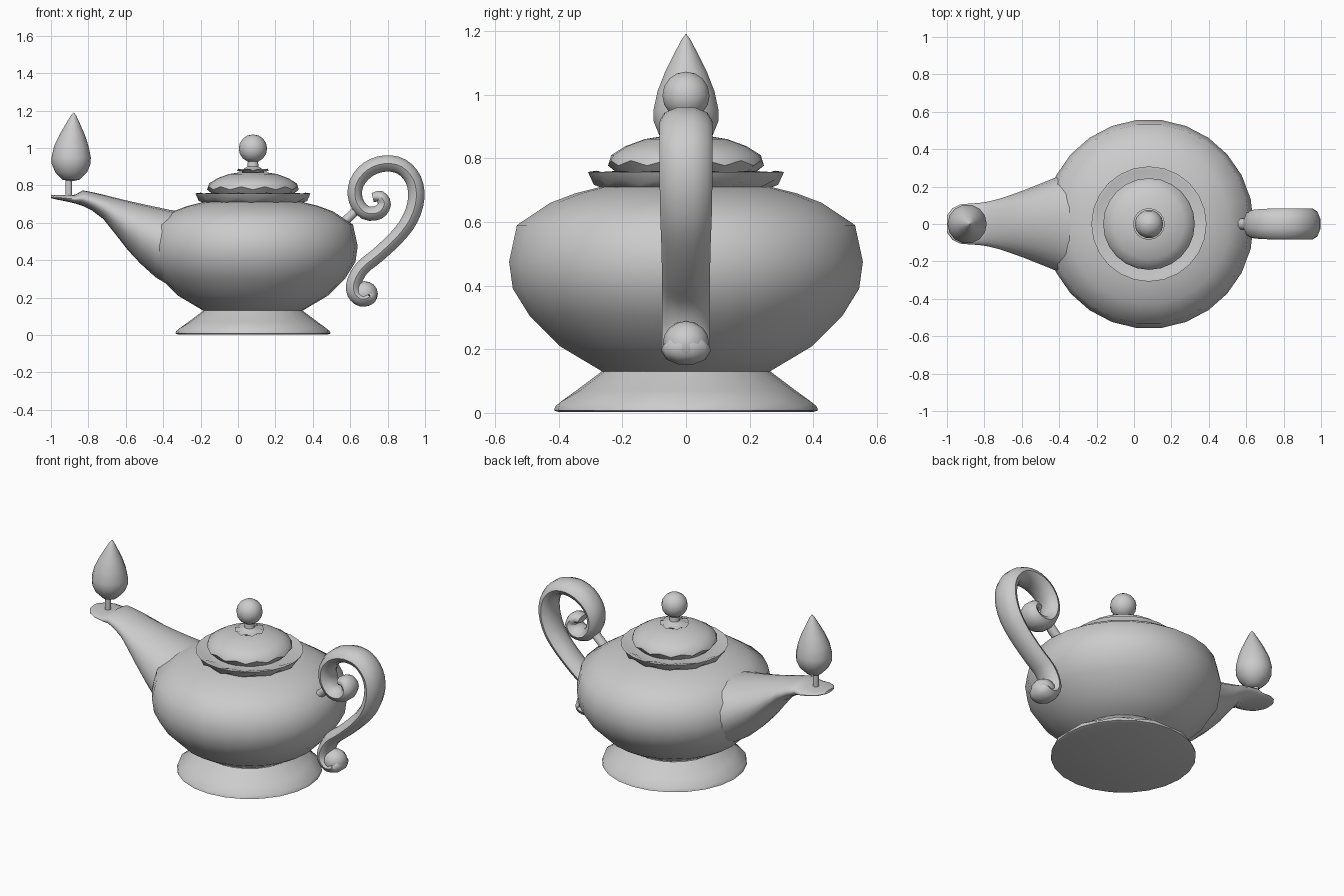
import bpy, bmesh
from math import sin, cos, pi
from mathutils import Vector

CX = 0.08  # axis of the round body


def loft(name, rings, angle=50):
    """Skin a list of equal-sized vertex rings and cap both ends."""
    bm = bmesh.new()
    vs = [[bm.verts.new(p) for p in r] for r in rings]
    n = len(vs[0])
    for a, b in zip(vs, vs[1:]):
        for i in range(n):
            j = (i + 1) % n
            bm.faces.new((a[i], a[j], b[j], b[i]))
    bm.faces.new(vs[0][::-1])
    bm.faces.new(vs[-1])
    bmesh.ops.remove_doubles(bm, verts=bm.verts, dist=1e-5)
    bmesh.ops.recalc_face_normals(bm, faces=bm.faces)
    me = bpy.data.meshes.new(name)
    bm.to_mesh(me)
    bm.free()
    ob = bpy.data.objects.new(name, me)
    bpy.context.collection.objects.link(ob)
    bpy.ops.object.select_all(action='DESELECT')
    ob.select_set(True)
    bpy.context.view_layer.objects.active = ob
    bpy.ops.object.shade_smooth_by_angle(angle=angle * pi / 180)
    return ob


def lathe(name, profile, cx=CX, n=24, angle=50):
    """Profile points are (radius, z, optional scallop height)."""
    rings = []
    for r, z, *w in profile:
        w = w[0] if w else 0
        rings.append([(cx + r * cos(2 * pi * i / n), r * sin(2 * pi * i / n),
                       z + (w if i % 2 else -w)) for i in range(n)])
    return loft(name, rings, angle)


def smooth_path(pts, steps=3):
    """Catmull-Rom through tuples of any length."""
    P = [Vector(p) for p in pts]
    P = [2 * P[0] - P[1]] + P + [2 * P[-1] - P[-2]]
    out = []
    for a, b, c, d in zip(P, P[1:], P[2:], P[3:]):
        for k in range(steps):
            t = k / steps
            out.append(0.5 * (2 * b + (c - a) * t + (2 * a - 5 * b + 4 * c - d) * t * t
                              + (3 * b - a - 3 * c + d) * t ** 3))
    return out + [P[-2]]


def tube(name, pts, wide, n=10):
    """Flattened tube in the xz plane; points are (x, z, radius)."""
    path = smooth_path(pts)
    rings = []
    for i, p in enumerate(path):
        q, o = path[min(i + 1, len(path) - 1)], path[max(i - 1, 0)]
        t = Vector((q[0] - o[0], q[1] - o[1])).normalized()
        ring = []
        for k in range(n):
            a = 2 * pi * (k + 0.5) / n
            u = p[2] * cos(a)
            ring.append((p[0] - t.y * u, p[2] * wide * sin(a), p[1] + t.x * u))
        rings.append(ring)
    return loft(name, rings, 60)


# Scalloped foot
lathe("foot", [(0.40, 0.003), (0.415, 0.008), (0.41, 0.027, 0.006), (0.345, 0.07),
               (0.265, 0.13), (0.29, 0.16), (0.20, 0.18)])

# Round bowl
lathe("bowl", [(0.20, 0.12), (0.265, 0.13), (0.40, 0.21), (0.495, 0.305), (0.548, 0.39),
               (0.56, 0.475), (0.535, 0.59), (0.43, 0.66), (0.35, 0.69), (0.27, 0.71),
               (0.20, 0.715)], n=26)

# Lid: wavy rim, dome and collar
lathe("lid_rim", [(0.22, 0.69), (0.26, 0.705), (0.29, 0.725, 0.008), (0.308, 0.757),
                  (0.29, 0.757, 0.004), (0.25, 0.742, 0.006), (0.20, 0.75)])
lathe("lid_dome", [(0.20, 0.735), (0.22, 0.757), (0.245, 0.785, 0.008), (0.235, 0.81),
                   (0.19, 0.838), (0.13, 0.86), (0.07, 0.87)])
lathe("lid_collar", [(0.05, 0.86), (0.06, 0.873), (0.085, 0.883, 0.006), (0.05, 0.888),
                     (0.03, 0.9), (0.025, 0.95)], n=16)
# Knob
lathe("lid_knob", [(0.075 * sin(pi * k / 8) + 1e-3, 0.997 - 0.075 * cos(pi * k / 8))
                   for k in range(9)], n=14)

# Spout sections: x, top, bottom, half width
sections = [(-0.10, 0.64, 0.19, 0.36), (-0.22, 0.655, 0.20, 0.335), (-0.36, 0.668, 0.26, 0.275),
            (-0.44, 0.685, 0.308, 0.24), (-0.52, 0.702, 0.38, 0.208), (-0.59, 0.718, 0.455, 0.18),
            (-0.66, 0.735, 0.545, 0.155), (-0.72, 0.75, 0.62, 0.135), (-0.78, 0.764, 0.665, 0.12),
            (-0.83, 0.773, 0.69, 0.112), (-0.87, 0.75, 0.703, 0.11), (-0.93, 0.749, 0.717, 0.105),
            (-0.97, 0.749, 0.724, 0.085), (-1.0, 0.75, 0.732, 0.045)]
N = 20
loft("spout", [[(x, w * cos(2 * pi * i / N), (t + b) / 2 + (t - b) / 2 * sin(2 * pi * i / N))
                for i in range(N)] for x, t, b, w in sections], 65)

# Wick and flame
lathe("wick", [(0.018, 0.72), (0.018, 0.85)], cx=-0.905, n=8)
flame = lathe("flame", [(0.002, 0.822), (0.045, 0.83), (0.085, 0.87), (0.104, 0.915),
                        (0.105, 0.95), (0.092, 1.01), (0.068, 1.07), (0.04, 1.125),
                        (0.015, 1.172), (0.001, 1.19)], cx=-0.892, n=14)
for v in flame.data.vertices:  # tip leans slightly
    v.co.x += 0.014 * max(0, v.co.z - 1.0) / 0.19

# Scroll handle with curled ends
tube("handle", [(0.70, 0.235, 0.03), (0.705, 0.205, 0.042), (0.66, 0.192, 0.042),
                (0.622, 0.225, 0.042), (0.622, 0.285, 0.042), (0.665, 0.36, 0.042),
                (0.75, 0.43, 0.042), (0.85, 0.525, 0.043), (0.92, 0.62, 0.045),
                (0.953, 0.73, 0.046), (0.938, 0.83, 0.046), (0.875, 0.9, 0.046),
                (0.785, 0.917, 0.046), (0.695, 0.885, 0.045), (0.633, 0.81, 0.042),
                (0.63, 0.72, 0.04), (0.68, 0.655, 0.04), (0.75, 0.655, 0.04),
                (0.783, 0.70, 0.037), (0.76, 0.74, 0.033), (0.72, 0.735, 0.025)], 1.8)
# Ball inside the lower curl
lathe("handle_end", [(0.072 * sin(pi * k / 8) + 1e-3, 0.22 - 0.068 * cos(pi * k / 8))
                     for k in range(9)], cx=0.675, n=12)
# Strut joining the handle to the bowl
tube("handle_strut", [(0.54, 0.58, 0.026), (0.60, 0.635, 0.026), (0.655, 0.69, 0.026)], 1.2, 8)
